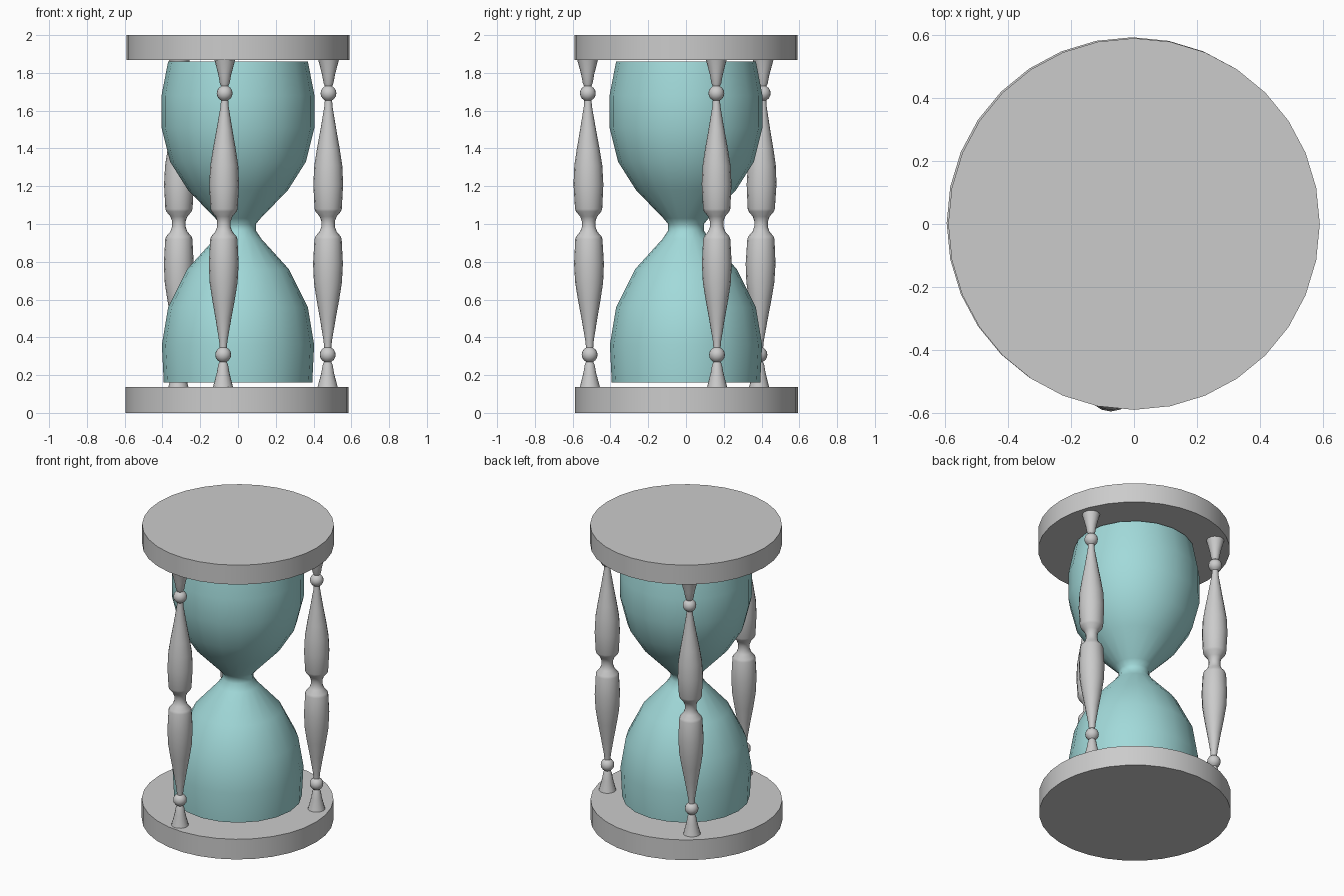
import bpy, bmesh, math
from mathutils import Vector

cube = bpy.data.objects.get("Cube")
if cube:
    bpy.data.objects.remove(cube)


def material(name, rgb):
    m = bpy.data.materials.new(name)
    m.use_nodes = True
    m.diffuse_color = (*rgb, 1)
    m.node_tree.nodes["Principled BSDF"].inputs["Base Color"].default_value = (*rgb, 1)
    return m


grey = material("grey", (0.6, 0.6, 0.6))
teal = material("pale teal", (0.36, 0.70, 0.70))


def lathe(name, profile, sides, mat, base=(0, 0), top=None, angle=35):
    """Turn (radius, z) points into a closed solid whose axis runs from base to top."""
    b, t = Vector(base), Vector(top or base)
    bm = bmesh.new()
    rings = []
    for r, z in profile:
        c = b.lerp(t, z / 2)
        rings.append([bm.verts.new((c.x + r * math.cos(math.tau * i / sides),
                                    c.y + r * math.sin(math.tau * i / sides), z))
                      for i in range(sides)])
    for lo, hi in zip(rings, rings[1:]):
        for i in range(sides):
            j = (i + 1) % sides
            bm.faces.new((lo[i], lo[j], hi[j], hi[i]))
    bm.faces.new(rings[0][::-1])
    bm.faces.new(rings[-1])
    mesh = bpy.data.meshes.new(name)
    bm.to_mesh(mesh)
    bm.free()
    mesh.materials.append(mat)
    obj = bpy.data.objects.new(name, mesh)
    bpy.context.collection.objects.link(obj)
    bpy.ops.object.select_all(action="DESELECT")
    obj.select_set(True)
    bpy.context.view_layer.objects.active = obj
    bpy.ops.object.shade_smooth_by_angle(angle=math.radians(angle))
    return obj


# End discs
lathe("base_disc", [(0.59, 0), (0.59, 0.137)], 32, grey, (-0.005, 0.003))
lathe("top_disc", [(0.59, 1.868), (0.59, 2)], 32, grey)

# Glass bulbs with a narrow neck
lathe("glass_bulbs", [(0.393, 0.16), (0.403, 0.36), (0.37, 0.56), (0.27, 0.76),
                      (0.125, 0.92), (0.095, 0.965), (0.095, 1.0), (0.12, 1.03),
                      (0.265, 1.18), (0.36, 1.33), (0.405, 1.51), (0.405, 1.68),
                      (0.37, 1.86)], 20, teal, angle=60)


# Turned columns: half profile as (radius, distance from the middle), mirrored
def bead(centre, radius, steps=6):
    angles = [math.pi * (0.15 + 0.7 * k / steps) for k in range(steps + 1)]
    return [(radius * math.sin(a), centre - radius * math.cos(a)) for a in angles]


half = ([(0.036, 0.015), (0.045, 0.04), (0.067, 0.066), (0.072, 0.08), (0.079, 0.21),
         (0.074, 0.31), (0.06, 0.4), (0.042, 0.5), (0.022, 0.62)]
        + bead(0.692, 0.042) + [(0.026, 0.745), (0.034, 0.79), (0.055, 0.87)])
column = [(r, 1 - d) for r, d in reversed(half)] + [(r, 1 + d) for r, d in half]
feet = {"front_column": ((-0.08, -0.508), (-0.069, -0.522)),
        "left_column": ((0.474, 0.165), (0.48, 0.16)),
        "rear_right_column": ((-0.316, 0.385), (-0.31, 0.41))}
for name, (foot, head) in feet.items():
    lathe(name, column, 16, grey, foot, head)
